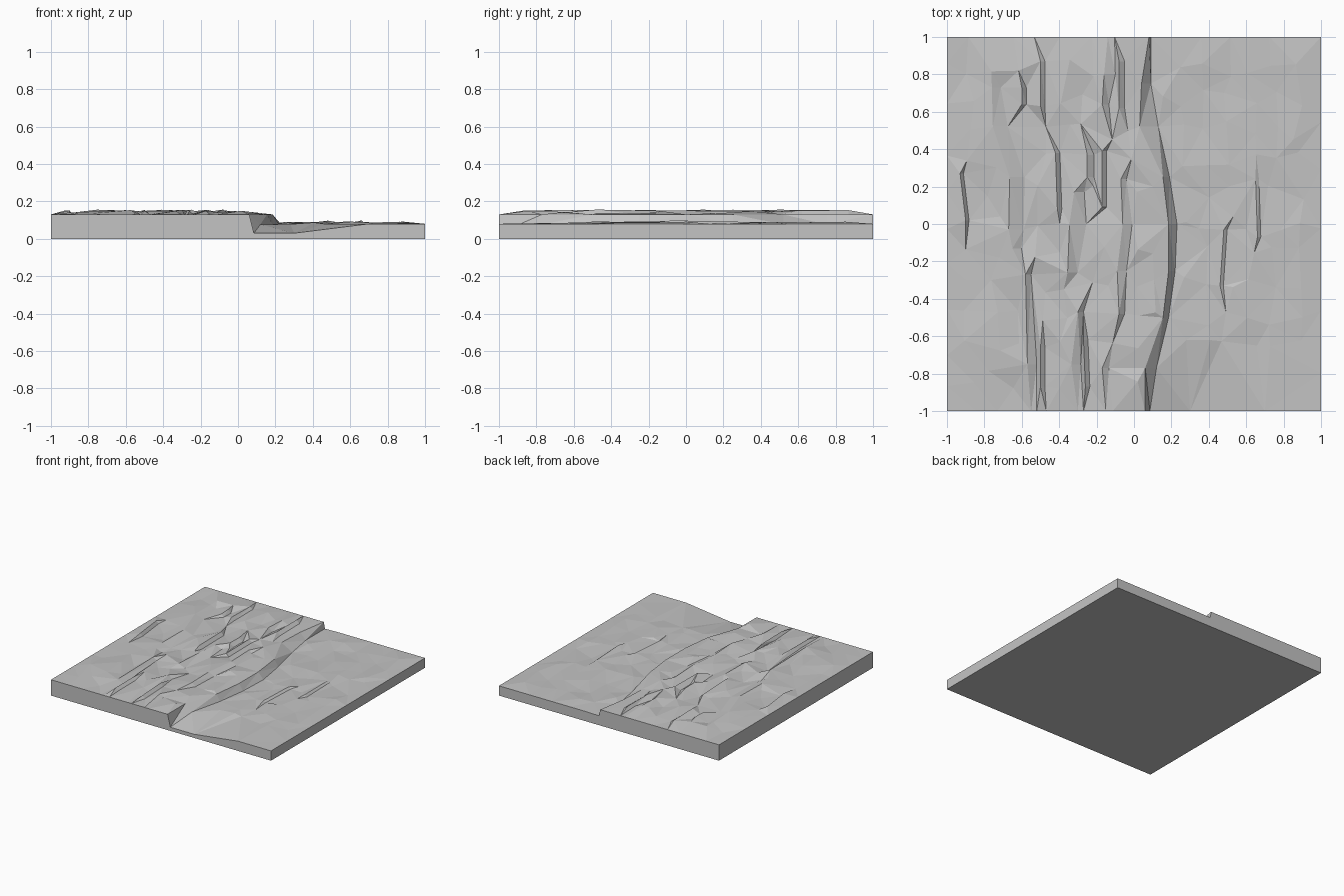
import bpy
import bmesh
import random
from mathutils import Vector
from mathutils.geometry import delaunay_2d_cdt

random.seed(4)
if "Cube" in bpy.data.objects:
    bpy.data.objects.remove(bpy.data.objects["Cube"], do_unlink=True)

HIGH, LOW = 0.13, 0.08

# Cliff: (y, top edge x, foot x)
CLIFF = [(-1, .06, .085), (-.77, .06, .12), (-.5, .155, .185), (-.25, .185, .22),
         (0, .185, .23), (.25, .155, .19), (.52, .03, .13), (.75, .04, .09), (1, .08, .09)]

# Ledges: drop width, then crest points as x, y
LEDGES = [
    (.03, [(-.93, .27), (-.9, .02)]),
    (.08, [(-.76, .73), (-.755, .52), (-.665, .25), (-.67, -.03), (-.65, -.13)]),
    (.04, [(-.5, .87), (-.5, .63)]),
    (.04, [(-.6, .73), (-.6, .64)]),
    (.06, [(-.14, 1), (-.16, .8), (-.17, .64)]),
    (.05, [(-.08, .87), (-.08, .62)]),
    (.04, [(-.42, .38), (-.41, .08)]),
    (.06, [(-.25, .37), (-.25, .25)]),
    (.04, [(-.17, .39), (-.17, .09)]),
    (.09, [(-.32, .17), (-.345, 0), (-.355, -.26)]),
    (.05, [(-.07, .24), (-.06, 0), (-.09, -.25), (-.08, -.48)]),
    (.05, [(-.58, -.27), (-.57, -.75), (-.55, -1)]),
    (.04, [(-.5, -.66), (-.5, -.87)]),
    (.05, [(-.3, -.47), (-.335, -.75), (-.3, -1)]),
    (.04, [(-.27, -.62), (-.26, -.87)]),
    (.06, [(-.17, -.77), (-.15, -1)]),
    (.03, [(.65, .24), (.66, -.07)]),
    (.03, [(.48, -.03), (.46, -.33)]),
]

points, heights, edges = [], [], []


def add_point(x, y, z):
    points.append(Vector((x, y)))
    heights.append(z)
    return len(points) - 1


def add_line(line):
    ids = [add_point(*p) for p in line]
    edges.extend(zip(ids, ids[1:]))


def cliff_at(y):
    """Top and foot x of the cliff at a given y."""
    for (y0, a0, b0), (y1, a1, b1) in zip(CLIFF, CLIFF[1:]):
        if y <= y1:
            t = (y - y0) / (y1 - y0)
            return a0 + (a1 - a0) * t, b0 + (b1 - b0) * t


def near_ledge(x, y):
    for width, crest in LEDGES:
        for (x0, y0), (x1, y1) in zip(crest, crest[1:]):
            if y1 - .03 <= y <= y0 + .03:
                cx = x0 + (x1 - x0) * (y0 - y) / (y0 - y1)
                if -.04 < x - cx < width + .03:
                    return True
    return False


# Cliff edges, with the foot dipping into the front hollow
add_line([(a, y, HIGH) for y, a, b in CLIFF])
add_line([(b, y, .03 if y == -1 else LOW - .003) for y, a, b in CLIFF])
add_point(.3, -1, .03)
add_point(.7, -1, LOW)

# Ledge crests and their feet
for width, crest in LEDGES:
    base = HIGH if crest[0][0] < .1 else LOW
    rise = .022 if base == HIGH else .015
    last = len(crest) - 1
    top, foot = [], []
    for i, (x, y) in enumerate(crest):
        edge = abs(y) == 1
        top.append((x, y, base if edge else base + rise + random.uniform(-.004, .004)))
        drop = width * (.6 if i in (0, last) else 1)
        foot.append((x + drop, y, base if edge else base + random.uniform(-.003, .003)))
    add_line(top)
    add_line(foot)

# Loose rocky ground between them, level along the border
NX, NY = 16, 12
for j in range(NY + 1):
    for i in range(NX + 1):
        x, y = -1 + 2 * i / NX, -1 + 2 * j / NY
        border_x, border_y = i in (0, NX), j in (0, NY)
        if not border_x:
            x += random.uniform(-.035, .035)
        if not border_y:
            y += random.uniform(-.05, .05)
        a, b = cliff_at(y)
        corner = border_x and border_y
        if a - .04 < x < b + .04 or near_ledge(x, y):
            continue
        if y < -.8 and x > b and not corner:
            continue
        z = HIGH if x < a else LOW
        if not (border_x or border_y):
            z += random.uniform(-.003, .02) if x < a else random.uniform(-.003, .012)
        add_point(x, y, z)

# Triangulated surface
verts, _, faces, origin, _, _ = delaunay_2d_cdt(points, edges, [], 0, 1e-5)
bm = bmesh.new()
ground = [bm.verts.new((v.x, v.y, heights[o[0]] if o else HIGH))
          for v, o in zip(verts, origin)]
for f in faces:
    bm.faces.new([ground[k] for k in f])

# Side walls and underside
rim = [e for e in bm.edges if e.is_boundary]
skirt = bmesh.ops.extrude_edge_only(bm, edges=rim)["geom"]
for v in skirt:
    if isinstance(v, bmesh.types.BMVert):
        v.co.z = 0
bmesh.ops.holes_fill(bm, edges=[e for e in bm.edges if e.is_boundary], sides=0)
bmesh.ops.recalc_face_normals(bm, faces=bm.faces)

mesh = bpy.data.meshes.new("rocky_ground")
bm.to_mesh(mesh)
bm.free()
tile = bpy.data.objects.new("rocky_ground", mesh)
bpy.context.collection.objects.link(tile)

# Stone colour
stone = bpy.data.materials.new("stone grey")
stone.use_nodes = True
colour = (.55, .55, .55, 1)
stone.diffuse_color = colour
stone.node_tree.nodes["Principled BSDF"].inputs["Base Color"].default_value = colour
mesh.materials.append(stone)
